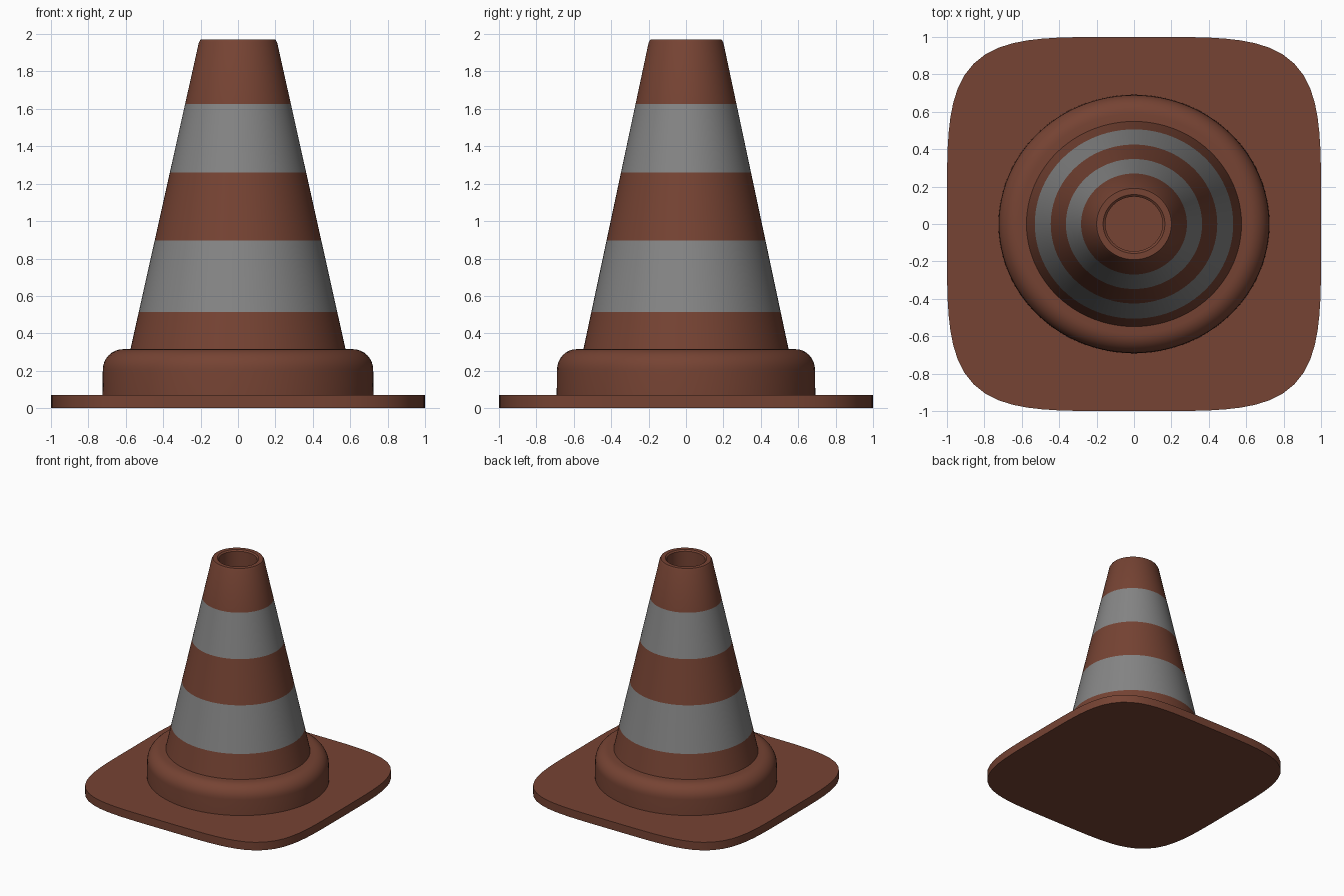
import bpy, bmesh, math

if "Cube" in bpy.data.objects:
    bpy.data.objects.remove(bpy.data.objects["Cube"])

def material(name, rgb):
    m = bpy.data.materials.new(name)
    m.diffuse_color = (*rgb, 1)
    m.use_nodes = True
    m.node_tree.nodes["Principled BSDF"].inputs["Base Color"].default_value = m.diffuse_color
    return m

ORANGE = material("rust orange", (0.18, 0.056, 0.033))
GREY = material("reflective grey", (0.235, 0.235, 0.235))
SEGMENTS = 96

def stack(name, profile, outline, cap_bottom=True, cap_top=True):
    """Skin (radius, z) rings that share one outline function of angle."""
    bm = bmesh.new()
    rings = []
    for r, z in profile:
        ring = []
        for i in range(SEGMENTS):
            x, y = outline(2 * math.pi * i / SEGMENTS)
            ring.append(bm.verts.new((r * x, r * y, z)))
        rings.append(ring)
    for a, b in zip(rings, rings[1:]):
        for i in range(SEGMENTS):
            j = (i + 1) % SEGMENTS
            bm.faces.new((a[i], a[j], b[j], b[i]))
    if cap_bottom:
        bm.faces.new(rings[0][::-1])
    if cap_top:
        bm.faces.new(rings[-1])
    me = bpy.data.meshes.new(name)
    bm.to_mesh(me)
    bm.free()
    ob = bpy.data.objects.new(name, me)
    bpy.context.collection.objects.link(ob)
    me.materials.append(ORANGE)
    me.materials.append(GREY)
    bpy.ops.object.select_all(action='DESELECT')
    ob.select_set(True)
    bpy.context.view_layer.objects.active = ob
    bpy.ops.object.shade_smooth_by_angle(angle=math.radians(35))
    return ob

def oval(t):
    return math.cos(t), 0.954 * math.sin(t)

def rounded_square(t):
    c, s = math.cos(t), math.sin(t)
    k = (abs(c) ** 4.5 + abs(s) ** 4.5) ** (-1 / 4.5)
    return k * c, k * s

# Base plate
stack("base_plate", [(1, 0), (1, 0.07)], rounded_square)

# Rounded collar around the foot of the cone
corner = [(0.615 + 0.108 * math.cos(a), 0.205 + 0.11 * math.sin(a))
          for a in (math.pi / 2 * i / 8 for i in range(9))]
stack("collar", [(0.725, 0.06)] + corner + [(0.54, 0.315)], oval)

# Cone body, with rings at the stripe edges and a recessed top
def cone_radius(z):
    return 0.575 + (0.206 - 0.575) * (z - 0.315) / (1.97 - 0.315)

levels = [0.3, 0.515, 0.897, 1.26, 1.625, 1.955]
profile = [(cone_radius(z), z) for z in levels]
profile += [(0.2, 1.97), (0.165, 1.97), (0.153, 1.96), (0.153, 1.75)]
cone = stack("cone_body", profile, oval)

# Reflective stripes chosen by height
for p in cone.data.polygons:
    z = p.center.z
    outer = math.hypot(p.center.x, p.center.y / 0.954) > 0.18
    if outer and (0.515 < z < 0.897 or 1.26 < z < 1.625):
        p.material_index = 1
